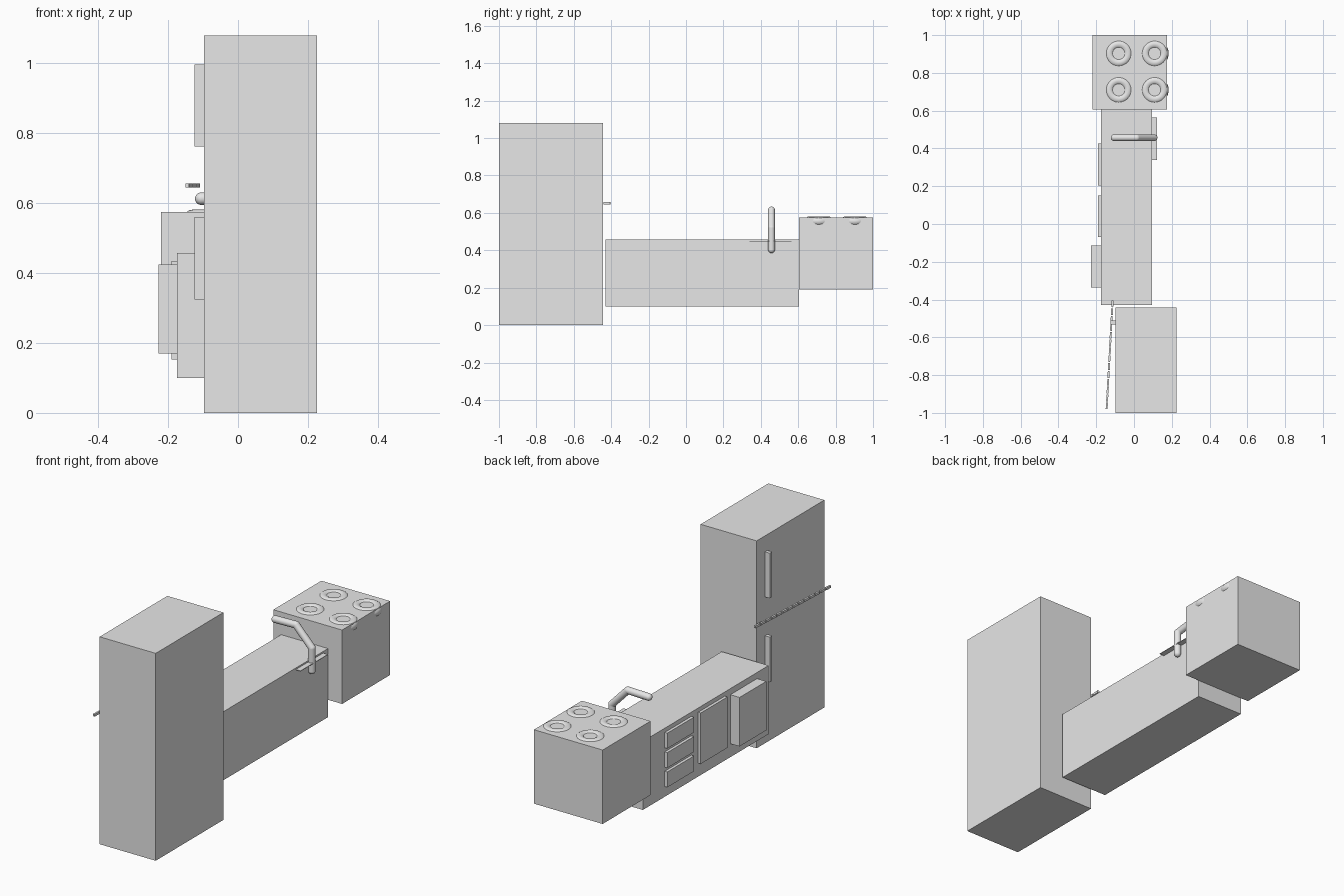
import bpy, bmesh, math
from mathutils import Vector

cube = bpy.data.objects.get("Cube")
if cube:
    bpy.data.objects.remove(cube, do_unlink=True)

# One plain grey for everything
grey = bpy.data.materials.new("plain_grey")
grey.use_nodes = True
colour = (0.8, 0.8, 0.8, 1)
grey.diffuse_color = colour
for node in grey.node_tree.nodes:
    if node.type == 'BSDF_PRINCIPLED':
        node.inputs["Base Color"].default_value = colour


def add_object(name, bm, smooth=False):
    mesh = bpy.data.meshes.new(name)
    for face in bm.faces:
        face.smooth = smooth
    bm.to_mesh(mesh)
    bm.free()
    mesh.materials.append(grey)
    obj = bpy.data.objects.new(name, mesh)
    bpy.context.collection.objects.link(obj)
    return obj


def box(name, xs, ys, zs):
    """Box from (min, max) pairs, with its origin at the centre."""
    bm = bmesh.new()
    bmesh.ops.create_cube(bm, size=1)
    bmesh.ops.scale(bm, vec=[b - a for a, b in (xs, ys, zs)], verts=bm.verts)
    obj = add_object(name, bm)
    obj.location = [(a + b) / 2 for a, b in (xs, ys, zs)]
    return obj


# Refrigerator with two upright handles
box("fridge_body", (-0.097, 0.226), (-1.0, -0.443), (0, 1.08))
box("fridge_handle_upper", (-0.125, -0.09), (-0.531, -0.511), (0.762, 0.997))
box("fridge_handle_lower", (-0.125, -0.09), (-0.531, -0.511), (0.325, 0.56))

# Dashed strip between the fridge doors, slightly askew
start, end = Vector((-0.113, -0.402, 0.651)), Vector((-0.145, -0.983, 0.651))
count = 14
heading = math.atan2(end.y - start.y, end.x - start.x)
for i in range(count):
    dash = box(f"door_gap_dash_{i + 1}", (0, 0.036), (0, 0.01), (0, 0.012))
    dash.location = start.lerp(end, (i + 0.5) / count)
    dash.rotation_euler.z = heading

# Counter with drawers, cupboard door and dishwasher
box("counter", (-0.175, 0.095), (-0.43, 0.605), (0.1, 0.457))
for i in range(3):
    low = 0.153 + i * 0.101
    box(f"drawer_{i + 1}", (-0.19, -0.17), (0.205, 0.425), (low, low + 0.08))
box("cupboard_door", (-0.19, -0.17), (-0.07, 0.15), (0.17, 0.435))
box("dishwasher", (-0.228, -0.17), (-0.335, -0.115), (0.17, 0.425))
box("sink_plate", (0.04, 0.122), (0.34, 0.565), (0.446, 0.449))

# Stove with four half-sunk ring burners
box("stove", (-0.22, 0.176), (0.605, 1.0), (0.19, 0.575))
for x in (-0.081, 0.109):
    for y in (0.71, 0.903):
        bpy.ops.mesh.primitive_torus_add(
            location=(x, y, 0.556), major_radius=0.049, minor_radius=0.0255,
            major_segments=48, minor_segments=16)
        burner = bpy.context.object
        burner.name = "burner"
        burner.data.materials.append(grey)
        bpy.ops.object.shade_smooth()

# Bent tap: straight tubes with rounded joints and ends
path = [Vector(p) for p in ((0.106, 0.457, 0.403), (0.106, 0.457, 0.52),
                            (0.015, 0.457, 0.616), (-0.105, 0.457, 0.613))]
radius = 0.018
bm = bmesh.new()
for a, b in zip(path, path[1:]):
    turn = (b - a).to_track_quat('Z', 'Y').to_matrix().to_4x4()
    turn.translation = (a + b) / 2
    bmesh.ops.create_cone(bm, segments=24, radius1=radius, radius2=radius,
                          depth=(b - a).length, matrix=turn)
for p in path:
    ball = bmesh.ops.create_uvsphere(bm, u_segments=24, v_segments=12, radius=radius)
    bmesh.ops.translate(bm, vec=p, verts=ball["verts"])
add_object("tap", bm, smooth=True)
